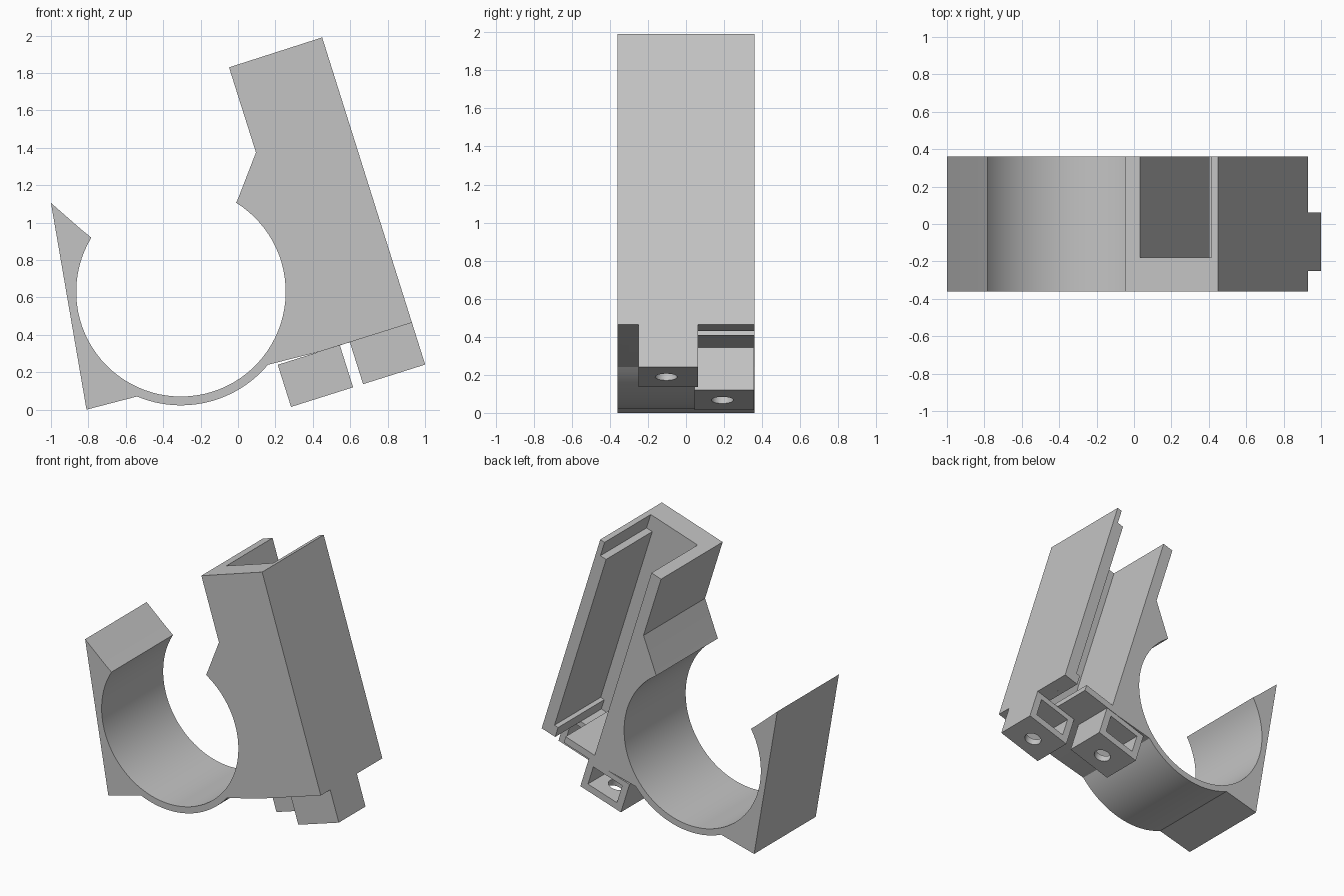
import bpy, bmesh, math
from mathutils import Matrix, Vector

cube = bpy.data.objects.get("Cube")
if cube:
    bpy.data.objects.remove(cube, do_unlink=True)

grey = bpy.data.materials.new("plain_grey")
grey.use_nodes = True
tone = (0.55, 0.55, 0.55, 1)
grey.diffuse_color = tone
grey.node_tree.nodes["Principled BSDF"].inputs["Base Color"].default_value = tone

# Tilted holder frame: a runs across from the outer wall, b runs up the holder
CORNER = Vector((0.93, 0, 0.465))
U = Vector((0.954, 0, 0.301)).normalized()
V = Vector((-U.z, 0, U.x))
FRAME = Matrix.Translation(CORNER) @ Matrix((U, (0, 1, 0), V)).transposed().to_4x4()
HALF = 0.36


def finish(name, bm, cutter=False):
    bmesh.ops.recalc_face_normals(bm, faces=bm.faces)
    mesh = bpy.data.meshes.new(name)
    bm.to_mesh(mesh)
    bm.free()
    mesh.materials.append(grey)
    ob = bpy.data.objects.new(name, mesh)
    bpy.context.collection.objects.link(ob)
    if cutter:
        ob.hide_render = True
        ob.hide_set(True)
    return ob


def box(name, a, y, b, cutter=False):
    bm = bmesh.new()
    bmesh.ops.create_cube(bm, size=1)
    size = (a[1] - a[0], y[1] - y[0], b[1] - b[0])
    mid = (-(a[0] + a[1]) / 2, (y[0] + y[1]) / 2, (b[0] + b[1]) / 2)
    bm.transform(FRAME @ Matrix.Translation(mid) @ Matrix.Diagonal((*size, 1)))
    return finish(name, bm, cutter)


def cut(ob, cutter):
    mod = ob.modifiers.new(cutter.name, "BOOLEAN")
    mod.operation = "DIFFERENCE"
    mod.solver = "EXACT"
    mod.object = cutter


def arc(radius, start, end, steps):
    cx, cz = -0.305, 0.63
    t0 = math.atan2(start[1] - cz, start[0] - cx)
    t1 = math.atan2(end[1] - cz, end[0] - cx)
    if radius < 0.58 and t1 > t0:      # inner arc sweeps clockwise under the ring
        t1 -= math.tau
    return [(cx + radius * math.cos(t0 + (t1 - t0) * i / steps),
             cz + radius * math.sin(t0 + (t1 - t0) * i / steps)) for i in range(steps + 1)]


# Clip ring and holder in one extruded profile
profile = arc(0.56, (-0.01, 1.105), (-0.785, 0.92), 64)
profile += [(-0.84, 0.965), (-1, 1.105), (-0.81, 0)]
profile += arc(0.607, (-0.54, 0.07), (0.16, 0.24), 24)
profile += [(0.44, 0.311), (0.93, 0.465), (0.45, 1.99), (-0.048, 1.83), (0.096, 1.375), (0.005, 1.14)]
bm = bmesh.new()
face = bm.faces.new([bm.verts.new((x, -HALF, z)) for x, z in profile])
side = bmesh.ops.extrude_face_region(bm, geom=[face])
bmesh.ops.translate(bm, vec=(0, 2 * HALF, 0),
                    verts=[v for v in side["geom"] if isinstance(v, bmesh.types.BMVert)])
body = finish("clip_body", bm)

# Channel open at the back and top, with a recess at the top of the outer wall
cut(body, box("channel_cutter", (0.085, 0.439), (-0.18, 0.5), (-0.1, 1.8), True))
cut(body, box("recess_cutter", (0.036, 0.2), (-0.18, 0.5), (1.485, 1.8), True))

# Channel foot lip and end plate
box("foot_lip", (0.08, 0.116), (-0.19, HALF), (0, 0.08))
box("end_plate", (0.19, 0.445), (-0.19, HALF), (0, 0.05))

# Two hollow screw blocks under the holder
objects = [body]
for name, a0, y0 in (("outer", 0, -0.25), ("inner", 0.404, 0.045)):
    a1, y1 = a0 + 0.348, y0 + 0.312
    block = box(name + "_block", (a0, a1), (y0, y1), (-0.235, 0.001))
    cut(block, box(name + "_pocket_cutter", (a0 + 0.05, a1 - 0.05), (y0 + 0.05, y1 + 0.1),
                   (-0.185, -0.04), True))
    bm = bmesh.new()
    bmesh.ops.create_cone(bm, cap_ends=True, segments=32, radius1=0.058, radius2=0.058, depth=0.15)
    bm.transform(FRAME @ Matrix.Translation((-(a0 + a1) / 2, (y0 + y1) / 2 - 0.01, -0.22)))
    cut(block, finish(name + "_hole_cutter", bm, True))
    objects.append(block)

# Smooth the curves, keep hard edges crisp
for ob in objects:
    bpy.ops.object.select_all(action="DESELECT")
    bpy.context.view_layer.objects.active = ob
    ob.select_set(True)
    for mod in list(ob.modifiers):
        bpy.ops.object.modifier_apply(modifier=mod.name)
    bpy.ops.object.shade_smooth_by_angle(angle=math.radians(25))
for ob in [o for o in bpy.data.objects if o.name.endswith("_cutter")]:
    bpy.data.objects.remove(ob, do_unlink=True)
